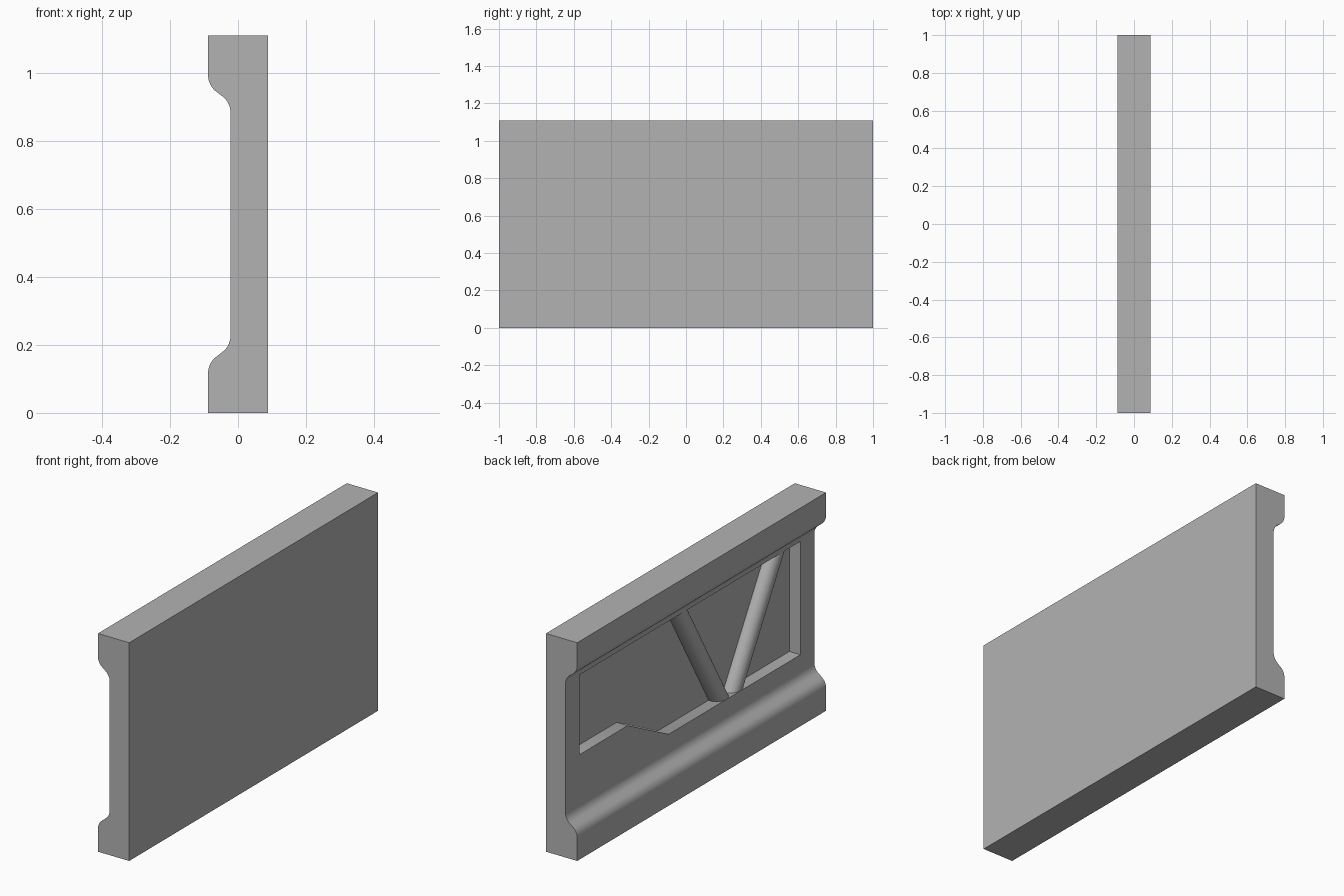
import bpy
import math
from mathutils import Vector

if "Cube" in bpy.data.objects:
    bpy.data.objects.remove(bpy.data.objects["Cube"], do_unlink=True)

HEIGHT, LENGTH = 1.11, 2.0
BACK, FLANGE, WEB = 0.088, -0.088, -0.022   # x of flat face, flanges and thin web
FLOOR = 0.04                                # x of the pocket floor

grey = bpy.data.materials.new("concrete_grey")
grey.use_nodes = True
grey.diffuse_color = (0.45, 0.45, 0.45, 1)
grey.node_tree.nodes["Principled BSDF"].inputs["Base Color"].default_value = grey.diffuse_color


def prism(name, outline, axis, start, end):
    """Extrude a 2D outline along x (outline is y,z) or along y (outline is x,z)."""
    place = (lambda p, t: (t, *p)) if axis == "x" else (lambda p, t: (p[0], t, p[1]))
    n = len(outline)
    verts = [place(p, t) for t in (start, end) for p in outline]
    faces = [list(range(n)), list(range(n, 2 * n))[::-1]]
    faces += [(i, i + n, (i + 1) % n + n, (i + 1) % n) for i in range(n)]
    mesh = bpy.data.meshes.new(name)
    mesh.from_pydata(verts, [], faces)
    obj = bpy.data.objects.new(name, mesh)
    bpy.context.collection.objects.link(obj)
    mesh.materials.append(grey)
    # make every normal point outwards
    bpy.context.view_layer.objects.active = obj
    bpy.ops.object.select_all(action="DESELECT")
    obj.select_set(True)
    bpy.ops.object.mode_set(mode="EDIT")
    bpy.ops.mesh.select_all(action="SELECT")
    bpy.ops.mesh.normals_make_consistent(inside=False)
    bpy.ops.object.mode_set(mode="OBJECT")
    return obj


def smooth(obj):
    bpy.ops.object.select_all(action="DESELECT")
    obj.select_set(True)
    bpy.context.view_layer.objects.active = obj
    bpy.ops.object.shade_smooth_by_angle(angle=math.radians(30))


# Panel section: two thick flanges joined to the web by S-shaped coves
radius, turn, steps = 0.06, math.radians(50), 6
cove_bottom, cove_top = 0.117, 0.227
angles = [turn * i / steps for i in range(steps + 1)]
cove = [(FLANGE + radius * (1 - math.cos(a)), cove_bottom + radius * math.sin(a)) for a in angles]
cove += [(WEB - radius * (1 - math.cos(a)), cove_top - radius * math.sin(a)) for a in reversed(angles)]
lower = [(BACK, 0), (FLANGE, 0)] + cove
upper = [(x, HEIGHT - z) for x, z in reversed(lower)]
panel = prism("panel", lower + upper, "y", -LENGTH / 2, LENGTH / 2)

# Pocket with a raised, ramped sill at one end
END, SILL, HEAD, STEP = 0.888, 0.31, 0.886, 0.48
pocket = prism("pocket_cutter", [(-END, SILL), (0.17, SILL), (0.5, STEP), (END, STEP),
                                 (END, HEAD), (-END, HEAD)], "x", -0.2, FLOOR)
cut = panel.modifiers.new("pocket", "BOOLEAN")
cut.operation, cut.solver, cut.object = "DIFFERENCE", "EXACT", pocket
bpy.context.view_layer.objects.active = panel
bpy.ops.object.modifier_apply(modifier=cut.name)
pocket.hide_render = True
pocket.hide_set(True)
smooth(panel)

# Two round braces forming a V, their ends buried in the panel
BAR, CENTRE = 0.048, -0.35
for name, side in (("left_brace", 1), ("right_brace", -1)):
    foot = Vector((WEB + BAR + 0.001, CENTRE + side * 0.04, 0.28))
    head = Vector((WEB + BAR + 0.001, CENTRE + side * 0.41, 0.91))
    along = head - foot
    bpy.ops.mesh.primitive_cylinder_add(vertices=32, radius=BAR, depth=along.length,
                                        location=(foot + head) / 2)
    brace = bpy.context.object
    brace.name = name
    brace.rotation_euler = along.to_track_quat("Z", "Y").to_euler()
    brace.data.materials.append(grey)
    smooth(brace)
